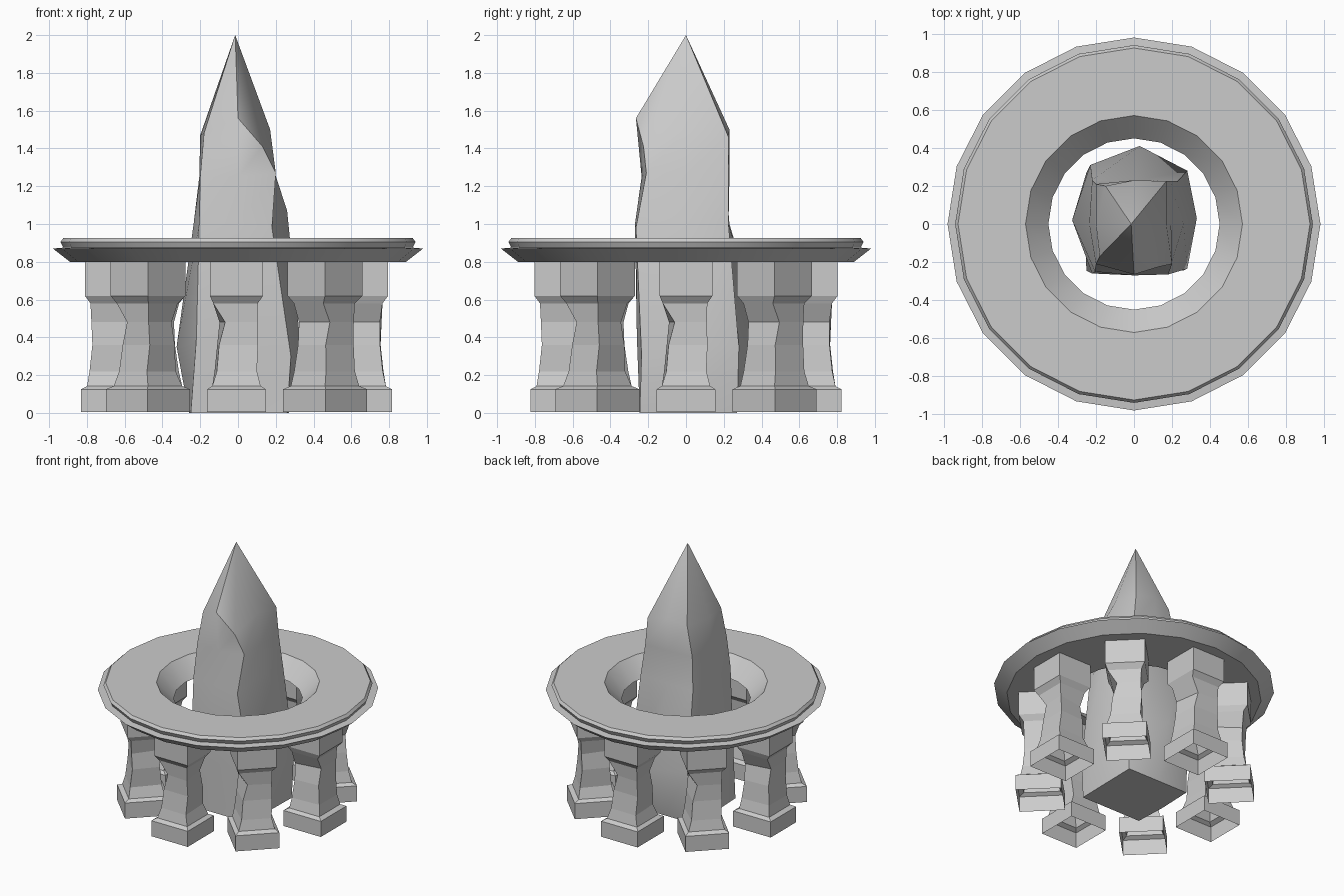
import bpy, math
from mathutils import Matrix, Vector

if "Cube" in bpy.data.objects:
    bpy.data.objects.remove(bpy.data.objects["Cube"])


def make(name, verts, faces, smooth=None):
    me = bpy.data.meshes.new(name)
    me.from_pydata(verts, [], faces)
    ob = bpy.data.objects.new(name, me)
    bpy.context.collection.objects.link(ob)
    if smooth:
        bpy.ops.object.select_all(action='DESELECT')
        ob.select_set(True)
        bpy.context.view_layer.objects.active = ob
        bpy.ops.object.shade_smooth_by_angle(angle=math.radians(smooth))
    return ob


def bridge(count, n, closed=False):
    """Quads joining consecutive counter-clockwise loops of n points."""
    faces = []
    for i in range(count if closed else count - 1):
        a, b = i * n, (i + 1) % count * n
        for k in range(n):
            j = (k + 1) % n
            faces.append((a + k, a + j, b + j, b + k))
    return faces


# Table ring: revolved profile (radius, height), 20 sides
profile = [(0.45, 0.80), (0.89, 0.80), (0.98, 0.87), (0.925, 0.875),
           (0.94, 0.905), (0.925, 0.925), (0.57, 0.925)]
N = 20
verts = [(r * math.cos(math.tau * k / N), r * math.sin(math.tau * k / N), z)
         for r, z in profile for k in range(N)]
make("ring_top", verts, bridge(len(profile), N, True), 25)

# Pillars: square sections (height, half width, half depth, corner cut, sideways shift)
sections = [(0.005, 0.155, 0.16, 0.0, 0.0), (0.125, 0.155, 0.16, 0.0, 0.0),
            (0.142, 0.128, 0.128, 0.0, 0.0), (0.22, 0.112, 0.115, 0.012, -0.004),
            (0.36, 0.108, 0.10, 0.01, 0.006), (0.48, 0.10, 0.105, 0.03, 0.01),
            (0.58, 0.118, 0.11, 0.0, -0.005), (0.62, 0.14, 0.14, 0.0, 0.0),
            (0.802, 0.14, 0.14, 0.0, 0.0)]
pverts = []
for z, w, d, c, s in sections:
    # opposite corners are chipped for a worn stone look
    pverts += [(-w + c + s, -d + c * 0.3, z), (w + s, -d, z),
               (w - c + s, d - c * 0.3, z), (-w + s, d, z)]
pfaces = bridge(len(sections), 4)
top = 4 * (len(sections) - 1)
pfaces.append((top, top + 1, top + 2, top + 3))
for i in range(8):
    m = (Matrix.Translation((-0.008, 0, 0)) @ Matrix.Rotation(i * math.pi / 4, 4, 'Z')
         @ Matrix.Translation((0, -0.663, 0)))
    make(f"pillar_{i + 1}", [m @ Vector(v) for v in pverts], pfaces)

# Central crystal: loops of 8 points, counter-clockwise from the front
loops = [
    [(0, -.245, 0), (.26, -.245, 0), (.265, 0, 0), (.27, .27, 0),
     (0, .27, 0), (-.25, .27, 0), (-.26, 0, 0), (-.25, -.245, 0)],
    [(0, -.26, .4), (.28, -.235, .3), (.33, .03, .37), (.28, .28, .35),
     (.03, .41, .4), (-.23, .31, .4), (-.325, .02, .35), (-.22, -.26, .4)],
    [(0, -.27, 1.0), (.18, -.265, .98), (.26, 0, 1.07), (.23, .225, 1.0),
     (0, .225, 1.0), (-.22, .23, 1.0), (-.235, 0, 1.0), (-.205, -.25, 1.0)],
    [(0, -.235, 1.25), (.20, -.21, 1.27), (.195, 0, 1.27), (.19, .225, 1.25),
     (0, .23, 1.25), (-.20, .21, 1.25), (-.205, 0, 1.25), (-.2, -.21, 1.25)],
    [(0, -.265, 1.56), (.13, -.225, 1.41), (.17, 0, 1.5), (.17, .225, 1.46),
     (0, .23, 1.5), (-.15, .20, 1.47), (-.20, 0, 1.47), (-.18, -.17, 1.48)],
]
verts = [p for loop in loops for p in loop] + [(-0.015, 0, 2.0)]
faces = bridge(len(loops), 8) + [tuple(range(7, -1, -1))]
faces += [(32 + k, 32 + (k + 1) % 8, 40) for k in range(8)]
make("crystal_spire", verts, faces, 30)
